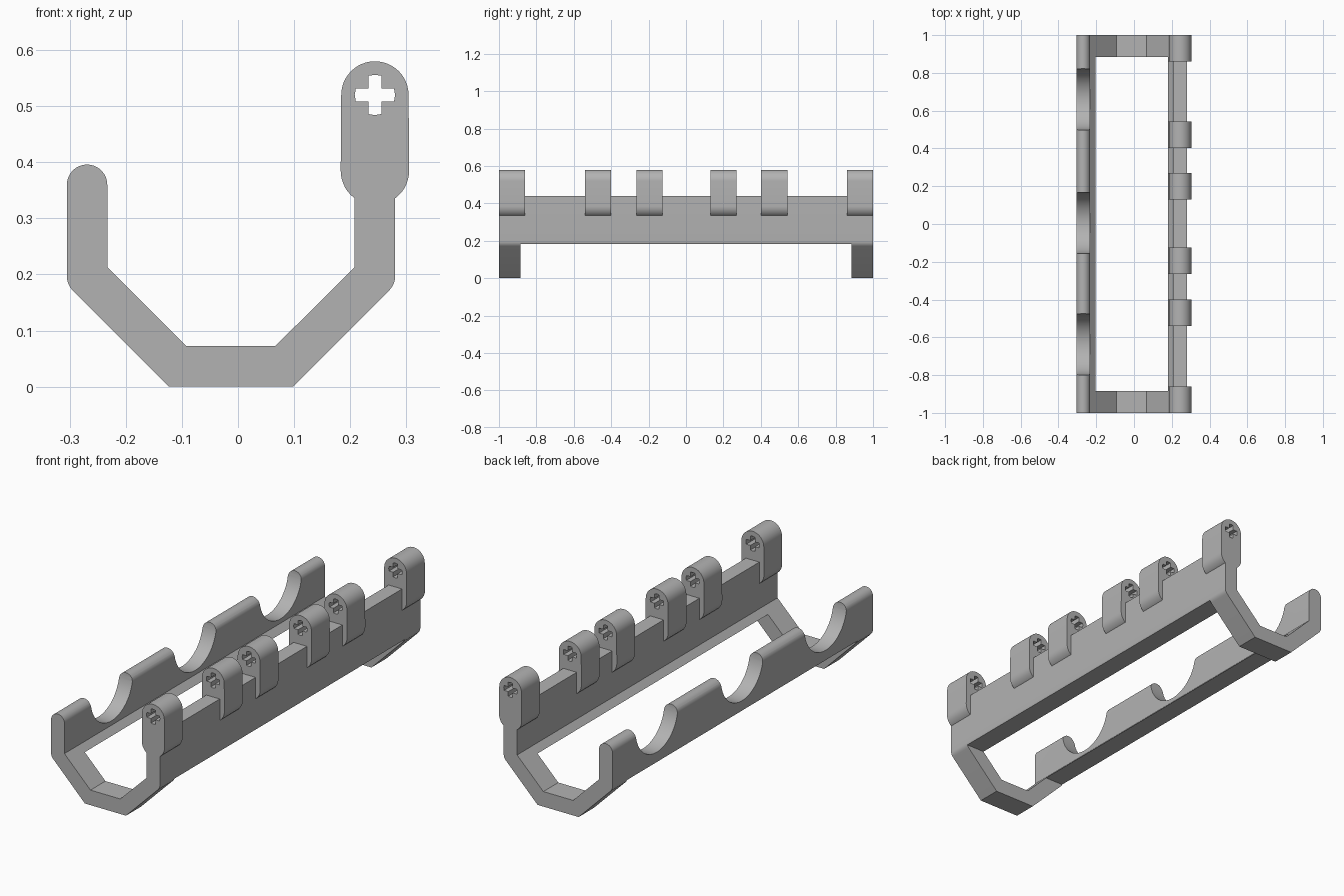
import bpy, bmesh
from math import sin, cos, radians, pi

cube = bpy.data.objects.get("Cube")
if cube:
    bpy.data.objects.remove(cube, do_unlink=True)

grey = bpy.data.materials.new("plain grey")
grey.use_nodes = True
colour = (0.45, 0.45, 0.45, 1)
grey.diffuse_color = colour
grey.node_tree.nodes["Principled BSDF"].inputs["Base Color"].default_value = colour


def arc(cx, cz, r, start, end, steps=16):
    """Points on an arc, angles in degrees."""
    angles = [radians(start + (end - start) * i / steps) for i in range(steps + 1)]
    return [(cx + r * cos(a), cz + r * sin(a)) for a in angles]


def prism(name, outline, y0, y1):
    """Extrude an x-z outline from y0 to y1."""
    bm = bmesh.new()
    face = bm.faces.new([bm.verts.new((x, y0, z)) for x, z in outline])
    new = bmesh.ops.extrude_face_region(bm, geom=[face])["geom"]
    bmesh.ops.translate(bm, vec=(0, y1 - y0, 0),
                        verts=[v for v in new if isinstance(v, bmesh.types.BMVert)])
    bmesh.ops.recalc_face_normals(bm, faces=bm.faces)
    mesh = bpy.data.meshes.new(name)
    bm.to_mesh(mesh)
    bm.free()
    mesh.materials.append(grey)
    obj = bpy.data.objects.new(name, mesh)
    bpy.context.collection.objects.link(obj)
    return obj


def activate(obj):
    bpy.ops.object.select_all(action="DESELECT")
    obj.select_set(True)
    bpy.context.view_layer.objects.active = obj


def cut(obj, cutter):
    activate(obj)
    mod = obj.modifiers.new("cut", "BOOLEAN")
    mod.operation, mod.solver, mod.object = "DIFFERENCE", "EXACT", cutter
    bpy.ops.object.modifier_apply(modifier=mod.name)
    bpy.data.objects.remove(cutter, do_unlink=True)


def smooth(obj):
    activate(obj)
    bpy.ops.object.shade_smooth_by_angle(angle=radians(30))


# Cradle: open trough section, round-topped low wall, flat-topped tall wall
section = (
    [(-0.123, 0), (0.098, 0)]
    + arc(0.244, 0.197, 0.036, -45, 0, 5)
    + [(0.28, 0.44), (0.208, 0.44), (0.208, 0.213), (0.067, 0.073),
       (-0.093, 0.073), (-0.233, 0.213)]
    + arc(-0.269, 0.36, 0.036, 0, 180)
    + arc(-0.269, 0.197, 0.036, 180, 225, 5)
)
cradle = prism("cradle", section, -1, 1)

# Open floor between the two end ribs
cut(cradle, prism("floor_cutter", [(-0.5, -0.1), (0.5, -0.1), (0.5, 0.184), (-0.5, 0.184)],
                  -0.885, 0.885))

# Half-round scallops in the low wall
for y in (-0.637, 0.005, 0.66):
    bpy.ops.mesh.primitive_cylinder_add(vertices=64, radius=0.162, depth=0.2,
                                        location=(-0.27, y, 0.396),
                                        rotation=(0, pi / 2, 0))
    cut(cradle, bpy.context.object)
smooth(cradle)

# Hinge lugs with a cross-shaped axle hole
cx, cz, r = 0.244, 0.52, 0.061
lug_outline = arc(cx, cz, r - 0.001, 0, 180, 24) + arc(cx, 0.385, r, 180, 360, 24)
half, reach = 0.0118, 0.034
cross = []
for quarter in range(4):
    c, s = cos(quarter * pi / 2), sin(quarter * pi / 2)
    for u, v in ((half, -half), (reach, -half), (reach + 0.002, 0), (reach, half)):
        cross.append((cx + u * c - v * s, cz + u * s + v * c))

for i, y in enumerate((-0.93, -0.47, -0.195, 0.2, 0.472, 0.93)):
    lug = prism(f"hinge_lug_{i + 1}", lug_outline, y - 0.07, y + 0.07)
    cut(lug, prism("axle_cutter", cross, y - 0.1, y + 0.1))
    smooth(lug)
